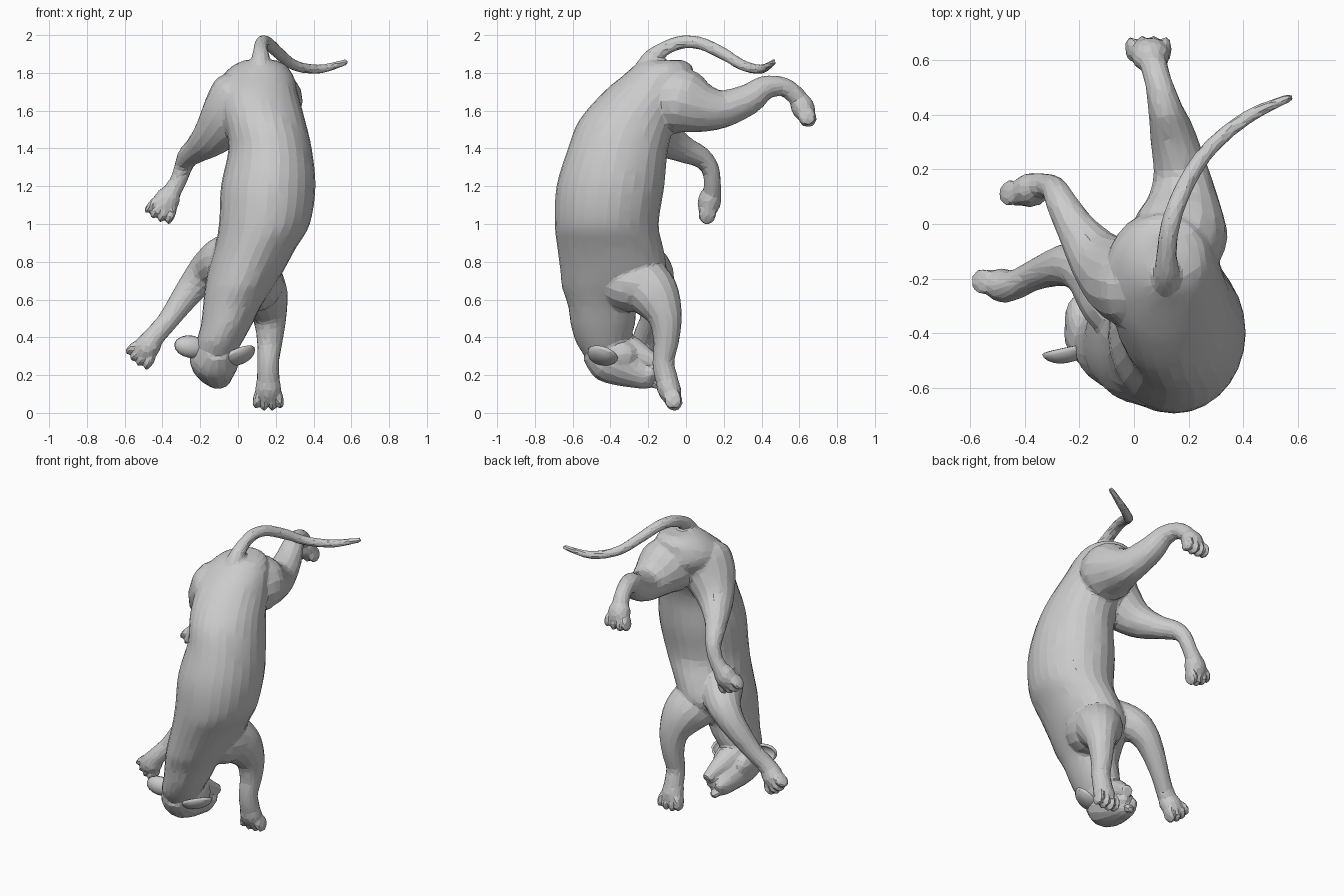
import bpy, bmesh, math
from mathutils import Vector, Matrix

if "Cube" in bpy.data.objects:
    bpy.data.objects.remove(bpy.data.objects["Cube"])


def finish(name, bm):
    bmesh.ops.recalc_face_normals(bm, faces=bm.faces)
    me = bpy.data.meshes.new(name)
    bm.to_mesh(me)
    bm.free()
    ob = bpy.data.objects.new(name, me)
    bpy.context.collection.objects.link(ob)
    return ob


def catmull(a, b, c, d, t):
    return [0.5 * (2 * q + (r - p) * t + (2 * p - 5 * q + 4 * r - s) * t * t
            + (3 * q - p - 3 * r + s) * t ** 3) for p, q, r, s in zip(a, b, c, d)]


def densify(rows, n):
    pts = [rows[0]] + list(rows) + [rows[-1]]
    out = [catmull(*pts[i:i + 4], k / n) for i in range(len(rows) - 1) for k in range(n)]
    return out + [list(rows[-1])]


def skin(name, rings):
    """Bridge rings of points into a closed tube."""
    bm = bmesh.new()
    vs = [[bm.verts.new(p) for p in ring] for ring in rings]
    n = len(vs[0])
    for a, b in zip(vs, vs[1:]):
        for i in range(n):
            bm.faces.new((a[i], a[(i + 1) % n], b[(i + 1) % n], b[i]))
    bm.faces.new(vs[0])
    bm.faces.new(vs[-1])
    return finish(name, bm)


def tube(name, rows, sides=16, n=4):
    """Round limb through rows of x, y, z, radius."""
    rows = densify(rows, n)
    pts = [Vector(r[:3]) for r in rows]
    rings, u = [], None
    for i, p in enumerate(pts):
        t = (pts[min(i + 1, len(pts) - 1)] - pts[max(i - 1, 0)]).normalized()
        u = t.orthogonal() if u is None else u - t * u.dot(t)
        u.normalize()
        v = t.cross(u)
        rings.append([p + (u * math.cos(a) + v * math.sin(a)) * rows[i][3]
                      for a in (2 * math.pi * k / sides for k in range(sides))])
    return skin(name, rings)


def blob(name, loc, size, x=(1, 0, 0), y=(0, 1, 0)):
    """Ellipsoid with local axes x and y (z from their cross product)."""
    x = Vector(x).normalized()
    y = Vector(y)
    y = (y - x * y.dot(x)).normalized()
    rot = Matrix((x, y, x.cross(y))).transposed().to_4x4()
    bm = bmesh.new()
    bmesh.ops.create_uvsphere(bm, u_segments=16, v_segments=10, radius=1,
                              matrix=Matrix.Translation(loc) @ rot @ Matrix.Diagonal((*size, 1)))
    return finish(name, bm)


def paw(name, heel, tip, side, width):
    """Pad plus four toes from heel to tip."""
    heel, tip, side = Vector(heel), Vector(tip), Vector(side).normalized()
    d = tip - heel
    length = d.length
    out = [blob(name, heel + d * 0.35, (length * 0.6, width * 0.9, 0.062), d, side)]
    for k in (-1.5, -0.5, 0.5, 1.5):
        c = heel + d * (0.83 - 0.07 * abs(k)) + side * k * width * 0.52
        out.append(blob(name, c, (length * 0.37, width * 0.27, 0.048), d + side * k * 0.015, side))
    return out


parts = []

# torso: z, centre x, centre y, half width, half depth
spine = [(1.868, .12, -.12, .08, .1), (1.84, .115, -.12, .14, .15), (1.78, .105, -.15, .19, .19),
         (1.7, .105, -.195, .21, .24), (1.55, .14, -.305, .215, .26), (1.4, .17, -.36, .22, .265),
         (1.2, .16, -.4, .25, .285), (1.0, .14, -.42, .24, .275), (.87, .09, -.4, .215, .28),
         (.75, .04, -.385, .2, .28), (.66, .005, -.41, .18, .245),
         (.57, -.03, -.44, .155, .185), (.47, -.06, -.44, .135, .17), (.37, -.1, -.44, .12, .14),
         (.29, -.12, -.43, .09, .1)]
parts.append(skin("torso", [[(cx + rx * math.cos(a), cy + ry * math.sin(a), z)
             for a in (2 * math.pi * k / 28 for k in range(28))]
             for z, cx, cy, rx, ry in densify(spine, 4)]))

# hind legs
parts.append(tube("hind_leg_right", [
    (.15, -.24, 1.63, .1), (.155, -.13, 1.65, .155), (.17, -.02, 1.65, .175), (.18, .09, 1.615, .132),
    (.17, .2, 1.61, .1), (.14, .33, 1.66, .083), (.115, .42, 1.722, .064), (.09, .52, 1.725, .05),
    (.07, .59, 1.67, .05), (.06, .63, 1.61, .04)]))
parts += paw("hind_paw_right", (.065, .6, 1.66), (.05, .655, 1.535), (1, 0, 0), .08)
parts.append(tube("hind_leg_left", [
    (.08, -.24, 1.74, .09), (.03, -.22, 1.68, .165), (-.04, -.2, 1.58, .158), (-.13, -.13, 1.47, .112),
    (-.21, -.02, 1.40, .074), (-.265, .075, 1.355, .058), (-.29, .125, 1.3, .048),
    (-.32, .14, 1.22, .045), (-.37, .135, 1.14, .05), (-.4, .12, 1.09, .04)]))
parts += paw("hind_paw_left", (-.355, .135, 1.165), (-.425, .105, 1.04), (-.8, 0, .4), .076)

# front legs
parts.append(tube("front_leg_right", [
    (.05, -.46, .74, .09), (.075, -.34, .7, .15), (.1, -.22, .67, .152), (.14, -.155, .6, .13),
    (.168, -.11, .5, .09), (.168, -.105, .38, .068), (.16, -.12, .27, .058), (.16, -.1, .17, .06),
    (.16, -.07, .1, .045)]))
parts += paw("front_paw_right", (.16, -.11, .18), (.16, -.055, .035), (1, 0, 0), .077)
parts.append(tube("front_leg_left", [
    (-.02, -.38, .83, .1), (-.07, -.28, .81, .13), (-.15, -.18, .76, .108), (-.22, -.15, .69, .086),
    (-.29, -.16, .6, .07), (-.37, -.19, .49, .056), (-.43, -.22, .42, .055),
    (-.48, -.23, .36, .058), (-.51, -.22, .32, .045)]))
parts += paw("front_paw_left", (-.45, -.235, .39), (-.535, -.21, .28), (-.75, .1, .6), .076)

# head, lower jaw, cheeks, nose
parts.append(tube("head", [
    (-.11, -.5, .35, .08), (-.125, -.42, .3, .13), (-.12, -.33, .255, .12),
    (-.11, -.25, .215, .09), (-.1, -.19, .195, .07), (-.095, -.165, .19, .045)]))
parts.append(tube("jaw", [(-.12, -.38, .36, .09), (-.1, -.28, .325, .075),
                          (-.075, -.2, .285, .05), (-.06, -.13, .25, .034)]))
for sx in (-1, 1):
    parts.append(blob("cheek", (-.12 + sx * .085, -.36, .31), (.05, .1, .075)))
    parts.append(blob("muzzle_pad", (-.1 + sx * .03, -.195, .21), (.045, .05, .04)))
parts.append(blob("nose", (-.1, -.16, .15), (.032, .022, .025)))

# tail
parts.append(tube("tail", [
    (.115, -.22, 1.81, .06), (.12, -.18, 1.88, .048), (.12, -.11, 1.93, .038),
    (.13, -.02, 1.963, .036), (.16, .08, 1.956, .034), (.22, .2, 1.9, .032),
    (.3, .3, 1.84, .029), (.43, .4, 1.82, .025), (.58, .467, 1.86, .016)], 12))

# fuse the overlapping parts into one skin, then reduce to visible facets
bpy.ops.object.select_all(action='DESELECT')
for ob in parts:
    ob.select_set(True)
body = parts[0]
body.name = "body"
bpy.context.view_layer.objects.active = body
bpy.ops.object.join()
m = body.modifiers.new("fuse", 'REMESH')
m.mode = 'VOXEL'
m.voxel_size = 0.01
m = body.modifiers.new("soften", 'SMOOTH')
m.iterations = 5
m = body.modifiers.new("facets", 'DECIMATE')
m.ratio = 0.05
for m in list(body.modifiers):
    bpy.ops.object.modifier_apply(modifier=m.name)
bpy.ops.object.shade_smooth_by_angle(angle=math.radians(10))
body.select_set(False)


# ears: half ellipsoid cups, open toward the face
def ear(name, loc, out, face, size):
    ob = blob(name, (0, 0, 0), size)
    bm = bmesh.new()
    bm.from_mesh(ob.data)
    bmesh.ops.delete(bm, geom=[v for v in bm.verts if v.co.z > .01], context='VERTS')
    x = Vector(out).normalized()
    z = Vector(face)
    z = (z - x * z.dot(x)).normalized()
    rot = Matrix((x, z.cross(x), z)).transposed().to_4x4()
    bm.transform(Matrix.Translation(loc) @ rot)
    bm.to_mesh(ob.data)
    bm.free()
    m = ob.modifiers.new("thickness", 'SOLIDIFY')
    m.thickness = .012
    bpy.context.view_layer.objects.active = ob
    ob.select_set(True)
    bpy.ops.object.shade_smooth_by_angle(angle=math.radians(25))
    ob.select_set(False)


ear("ear_left", (-.25, -.46, .35), (-1, -.2, .15), (-.2, 1, -.1), (.09, .06, .05))
ear("ear_right", (.0, -.44, .31), (.6, .35, .15), (-.1, .5, .8), (.1, .08, .05))
